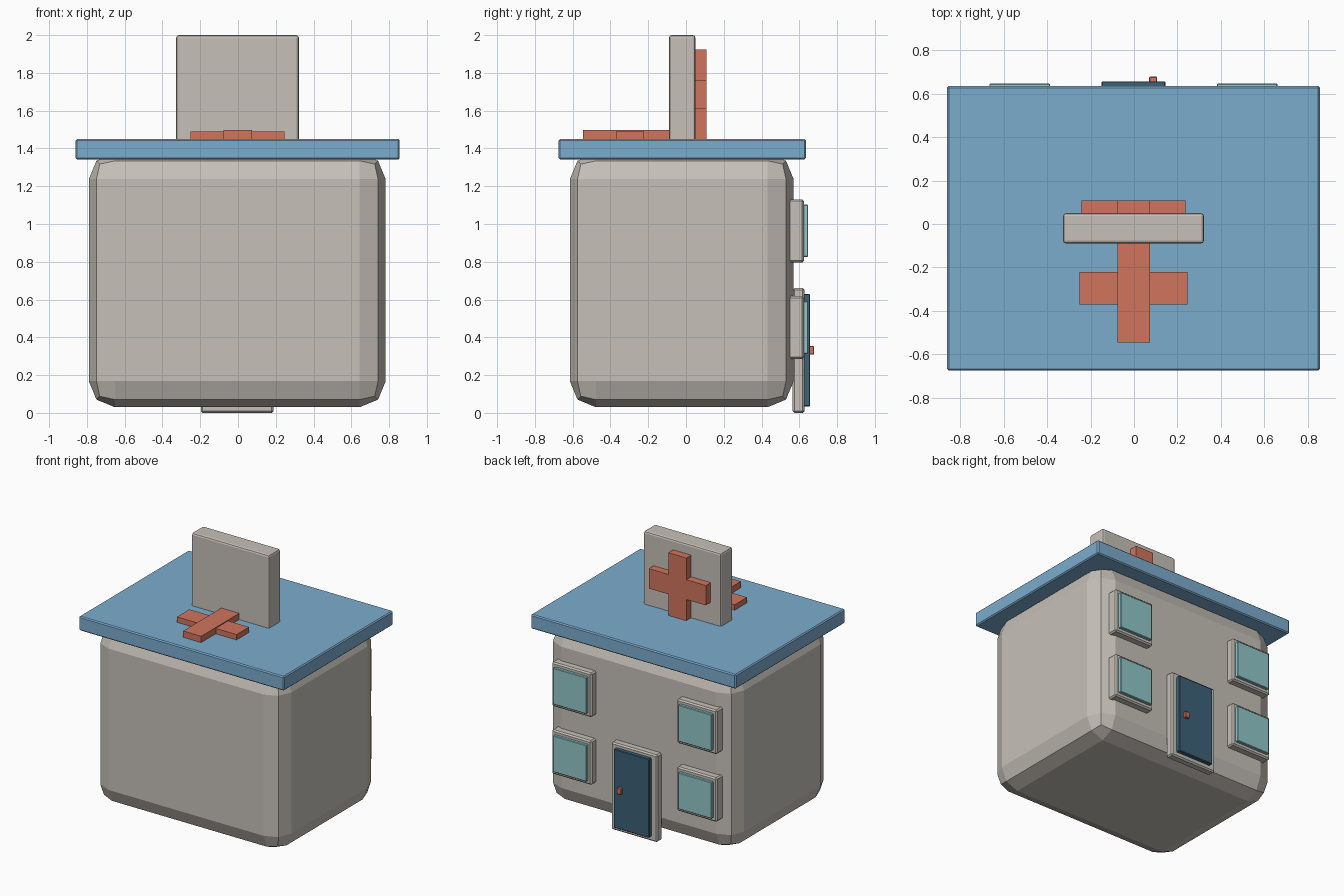
import bpy, bmesh

if "Cube" in bpy.data.objects:
    bpy.data.objects.remove(bpy.data.objects["Cube"])


def material(name, rgb):
    """Flat colour from 0-255 sRGB values."""
    lin = [((c / 255 + 0.055) / 1.055) ** 2.4 for c in rgb]
    m = bpy.data.materials.new(name)
    m.diffuse_color = (*lin, 1)
    m.use_nodes = True
    m.node_tree.nodes["Principled BSDF"].inputs["Base Color"].default_value = m.diffuse_color
    return m


WALL = material("warm_grey", (198, 192, 184))
ROOF = material("roof_blue", (124, 172, 206))
RED = material("cross_red", (208, 117, 92))
GLASS = material("window_teal", (146, 200, 202))
DOOR = material("door_navy", (60, 98, 120))


def finish(name, bm, mat, bevel=0, segments=1):
    bmesh.ops.recalc_face_normals(bm, faces=bm.faces)
    me = bpy.data.meshes.new(name)
    bm.to_mesh(me)
    bm.free()
    me.materials.append(mat)
    ob = bpy.data.objects.new(name, me)
    bpy.context.collection.objects.link(ob)
    if bevel:
        mod = ob.modifiers.new("edge_bevel", 'BEVEL')
        mod.width, mod.segments = bevel, segments
    return ob


def box(name, x, y, z, mat, bevel=0, segments=1):
    """Box from (low, high) ranges on each axis."""
    bm = bmesh.new()
    bmesh.ops.create_cube(bm, size=1)
    for v in bm.verts:
        v.co = [(a + b) / 2 + c * (b - a) for c, (a, b) in zip(v.co, (x, y, z))]
    return finish(name, bm, mat, bevel, segments)


# Building block and roof slab
box("building_body", (-0.79, 0.782), (-0.615, 0.57), (0.03, 1.375), WALL, 0.138, 2)
box("roof_slab", (-0.86, 0.856), (-0.675, 0.635), (1.342, 1.45), ROOF, 0.008)

# Upright sign board on the roof
box("sign_board", (-0.327, 0.322), (-0.09, 0.05), (1.41, 2.0), WALL, 0.014, 2)

# Cross on the sign, extruded from one outline
w, r, cx, cz = 0.075, 0.239, -0.003, 1.685
outline = [(-w, -r), (w, -r), (w, -w), (r, -w), (r, w), (w, w),
           (w, r), (-w, r), (-w, w), (-r, w), (-r, -w), (-w, -w)]
bm = bmesh.new()
face = bm.faces.new([bm.verts.new((cx + u, 0.04, cz + v)) for u, v in outline])
ext = bmesh.ops.extrude_face_region(bm, geom=[face])
bmesh.ops.translate(bm, vec=(0, 0.068, 0),
                    verts=[g for g in ext["geom"] if isinstance(g, bmesh.types.BMVert)])
finish("sign_cross", bm, RED)

# Cross lying on the roof
box("roof_cross_long_bar", (-0.077, 0.073), (-0.545, -0.05), (1.43, 1.498), RED)
box("roof_cross_short_bar", (-0.252, 0.247), (-0.37, -0.222), (1.43, 1.491), RED)

# Four windows on the entrance wall
for side, x in (("left", 0.521), ("right", -0.526)):
    for level, z in (("upper", 0.964), ("lower", 0.452)):
        name = f"{level}_{side}_window"
        box(name + "_frame", (x - 0.167, x + 0.167), (0.52, 0.625),
            (z - 0.167, z + 0.167), WALL, 0.01)
        box(name + "_pane", (x - 0.14, x + 0.14), (0.6, 0.647),
            (z - 0.138, z + 0.138), GLASS, 0.004)

# Door with frame and handle
box("door_frame", (-0.197, 0.188), (0.565, 0.628), (0.0, 0.66), WALL, 0.01)
box("door_panel", (-0.15, 0.145), (0.6, 0.657), (0.035, 0.63), DOOR, 0.004)
box("door_handle", (0.07, 0.107), (0.64, 0.678), (0.308, 0.355), RED, 0.004)
